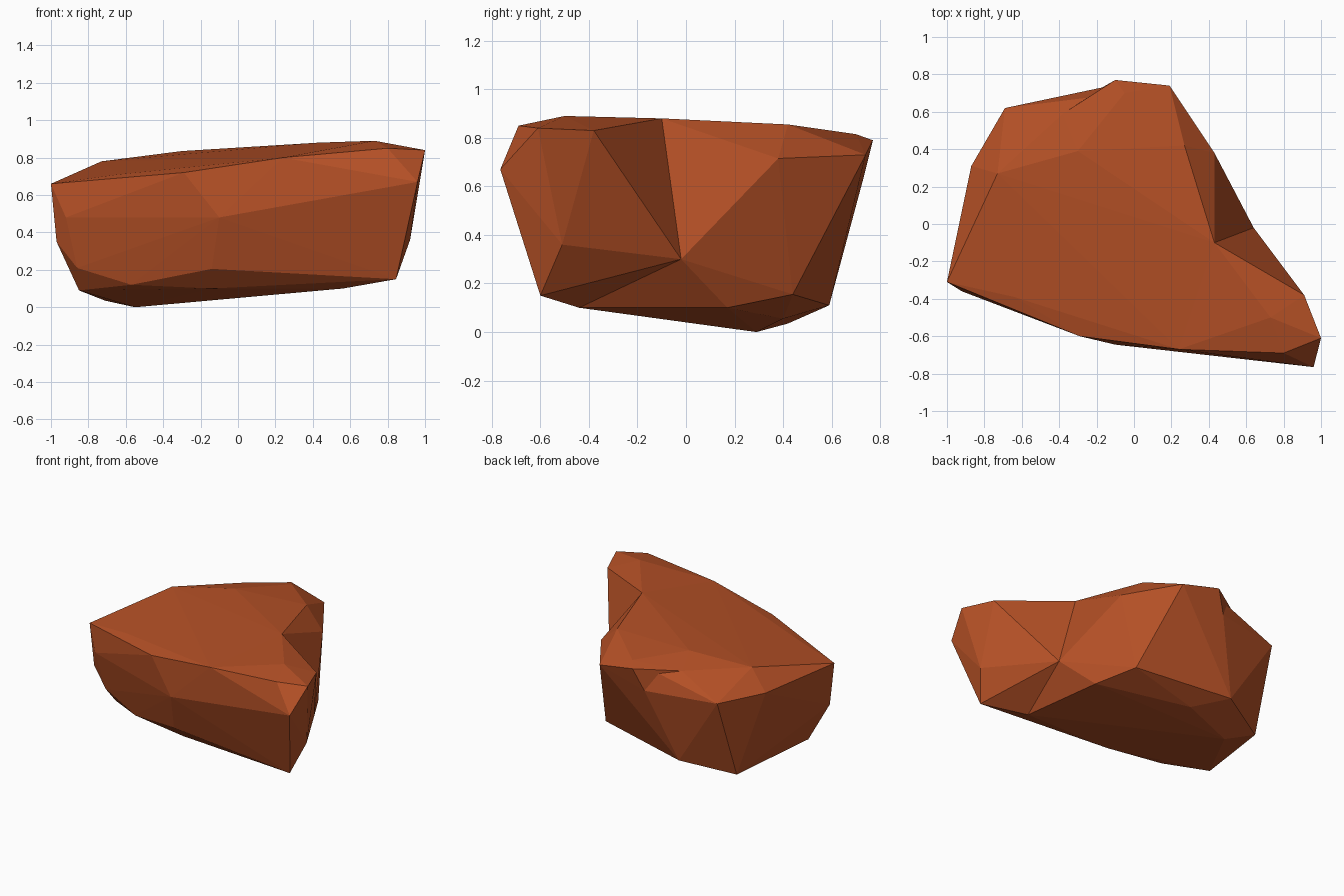
import bpy, bmesh

if "Cube" in bpy.data.objects:
    bpy.data.objects.remove(bpy.data.objects["Cube"])

# one flat rust colour
rust = bpy.data.materials.new("rust_stone")
rust.diffuse_color = (0.456, 0.080, 0.019, 1)
rust.use_nodes = True
rust.node_tree.nodes["Principled BSDF"].inputs["Base Color"].default_value = rust.diffuse_color


def lump(name, points):
    """Faceted stone lump: the convex hull of a few corner points."""
    bm = bmesh.new()
    verts = [bm.verts.new(p) for p in points]
    res = bmesh.ops.convex_hull(bm, input=verts)
    junk = {g for g in res["geom_interior"] + res["geom_unused"]
            if isinstance(g, bmesh.types.BMVert)}
    bmesh.ops.delete(bm, geom=list(junk), context='VERTS')
    bmesh.ops.recalc_face_normals(bm, faces=bm.faces)
    me = bpy.data.meshes.new(name)
    bm.to_mesh(me)
    bm.free()
    me.materials.append(rust)
    ob = bpy.data.objects.new(name, me)
    bpy.context.collection.objects.link(ob)
    return ob


# corners of the notch on the right, shared by the body and the spur
notch = [(.43, -.10, .88), (.64, -.02, .30), (.56, -.44, .10)]
# front face corners, also shared
front = [(.24, -.67, .80), (-.29, -.60, .72), (-.10, -.645, .48),
         (-.14, -.55, .205), (-.14, -.44, .10)]
# back ledge corners, shared by the body and the overhang
ledge = [(-.05, .70, .815), (.19, .74, .73), (-.38, .59, .78), (-.17, .73, .63)]

# main body
left_side = [(-1, -.31, .66), (-.87, .31, .64), (-.69, .62, .63), (-.92, -.36, .48),
             (-.97, -.30, .35), (-.86, -.32, .21)]
top = [(-.64, -.39, .71), (-.73, .27, .78), (-.30, .39, .835), (.27, .42, .855),
       (.43, .38, .715)]
underside = [(-.85, -.22, .09), (-.57, -.39, .12), (-.71, .42, .035), (-.55, .29, 0),
             (-.16, .40, .055), (-.355, .59, .11), (.35, .44, .155), (.48, .17, .10)]
rock = lump("rock", left_side + top + underside + notch + front + ledge)

# spur reaching out to the front right
spur = lump("rock_spur", notch + front + [
    (.91, -.38, .83), (1, -.61, .84), (.96, -.765, .67), (.80, -.69, .85),
    (.73, -.50, .89), (.70, -.685, .60), (.92, -.51, .36), (.845, -.60, .15)])

# small overhanging lip at the back
lip = lump("rock_lip", ledge + [(-.10, .77, .79), (-.30, .39, .835), (.27, .42, .855)])

# fuse the lumps into one stone
for part in (spur, lip):
    mod = rock.modifiers.new("fuse", 'BOOLEAN')
    mod.operation = 'UNION'
    mod.solver = 'EXACT'
    mod.object = part
bpy.context.view_layer.update()
deps = bpy.context.evaluated_depsgraph_get()
fused = bpy.data.meshes.new_from_object(rock.evaluated_get(deps))
rock.modifiers.clear()
rock.data = fused
for part in (spur, lip):
    bpy.data.objects.remove(part)
